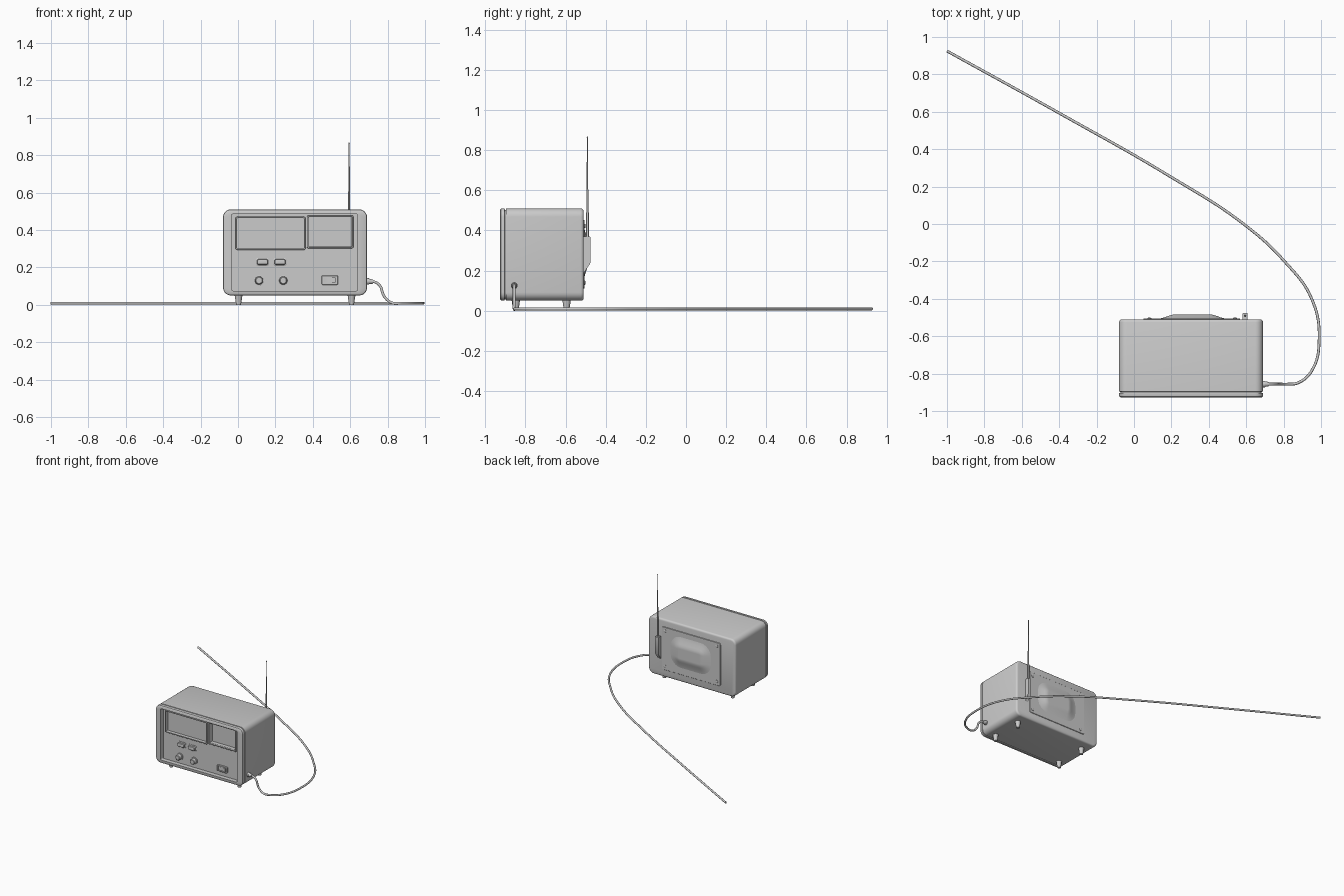
import bpy, bmesh, math
from mathutils import Vector

if "Cube" in bpy.data.objects:
    bpy.data.objects.remove(bpy.data.objects["Cube"])


def finish(ob, angle=35):
    bpy.ops.object.select_all(action='DESELECT')
    bpy.context.view_layer.objects.active = ob
    ob.select_set(True)
    bpy.ops.object.shade_smooth_by_angle(angle=math.radians(angle))
    return ob


def mesh_object(name, bm):
    bmesh.ops.recalc_face_normals(bm, faces=bm.faces)
    me = bpy.data.meshes.new(name)
    bm.to_mesh(me)
    bm.free()
    ob = bpy.data.objects.new(name, me)
    bpy.context.collection.objects.link(ob)
    return finish(ob)


def outline(x0, x1, z0, z1, r, seg):
    pts = []
    for k, (cx, cz) in enumerate([(x1 - r, z1 - r), (x0 + r, z1 - r),
                                  (x0 + r, z0 + r), (x1 - r, z0 + r)]):
        for i in range(seg + 1):
            a = math.pi / 2 * (k + i / seg)
            pts.append((cx + r * math.cos(a), cz + r * math.sin(a)))
    return pts


def loft(name, rings, seg=6):
    """Rounded rectangles in xz, each (x0, x1, z0, z1, r, y), skinned and capped."""
    bm = bmesh.new()
    loops = [[bm.verts.new((x, q[5], z)) for x, z in outline(*q[:5], seg)] for q in rings]
    n = len(loops[0])
    for a, b in zip(loops, loops[1:]):
        for i in range(n):
            bm.faces.new((a[i], a[(i + 1) % n], b[(i + 1) % n], b[i]))
    bm.faces.new(loops[0])
    bm.faces.new(loops[-1])
    return mesh_object(name, bm)


def stack(name, rect, r, profile, seg=6):
    """Loft one rectangle through (inset, y) steps."""
    x0, x1, z0, z1 = rect
    return loft(name, [(x0 + i, x1 - i, z0 + i, z1 - i, max(r - i, .0015), y)
                       for i, y in profile], seg)


def knob(name, x, z, r, profile):
    rings = [(x - q, x + q, z - q, z + q, q * .9999, y) for q, y in
             [(r - i, y) for i, y in profile]]
    return loft(name, rings, 6)


def cone(name, p, q, r1, r2, sides=20):
    p, q = Vector(p), Vector(q)
    d = q - p
    bpy.ops.mesh.primitive_cone_add(vertices=sides, radius1=r1, radius2=r2, depth=d.length,
                                    location=(p + q) / 2,
                                    rotation=d.to_track_quat('Z', 'Y').to_euler())
    bpy.context.object.name = name
    return finish(bpy.context.object)


def cut(target, rect, r, y0, y1):
    c = stack("cutter", rect, r, [(0, y0), (0, y1)], 3)
    c.hide_render = True
    m = target.modifiers.new("cut", 'BOOLEAN')
    m.object, m.operation, m.solver = c, 'DIFFERENCE', 'EXACT'
    bpy.context.view_layer.objects.active = target
    bpy.ops.object.modifier_apply(modifier="cut")
    bpy.data.objects.remove(c)
    finish(target)


# Cabinet with a seam behind the front bezel and a sunken front
BODY, OPENING = (-.08, .69, .05, .51), (-.035, .64, .075, .485)
PANEL = -.893


def inset(rect, r, i, y):
    return (rect[0] + i, rect[1] - i, rect[2] + i, rect[3] - i, r - i, y)


rings = [inset(BODY, .042, i, y) for i, y in
         [(.014, -.51), (.007, -.512), (.002, -.517), (0, -.525), (0, -.896), (.007, -.897),
          (.007, -.903), (0, -.904), (0, -.917), (.002, -.923), (.008, -.927)]]
rings += [OPENING + (.008, -.927), OPENING + (.008, PANEL)]
cabinet = loft("cabinet", rings)

# Sunken dial window and display window, with raised rims
cut(cabinet, (-.005, .353, .302, .463), .004, PANEL - .02, PANEL + .015)
cut(cabinet, (.377, .608, .311, .469), .004, PANEL - .02, PANEL + .03)
for name, rect in (("dial_rim", (-.013, .361, .294, .471)), ("display_rim", (.368, .617, .302, .478))):
    x0, x1, z0, z1 = rect
    rim = stack(name, rect, .008, [(0, PANEL + .001), (0, PANEL - .01), (.002, PANEL - .012)], 3)
    cut(rim, (x0 + .008, x1 - .008, z0 + .008, z1 - .008), .004, PANEL - .05, PANEL + .05)

# Push buttons in collars
for i, x in enumerate((.131, .224)):
    stack(f"button_collar_{i}", (x - .036, x + .036, .208, .25), .012,
          [(0, PANEL + .001), (0, PANEL - .004), (.003, PANEL - .006)])
    stack(f"button_{i}", (x - .03, x + .03, .214, .244), .01,
          [(0, PANEL), (0, PANEL - .017), (.003, PANEL - .021), (.007, PANEL - .022)])

# Rotary knobs
for i, x in enumerate((.113, .242)):
    knob(f"knob_{i}", x, .13, .027, [(0, PANEL + .001), (0, PANEL - .008), (.005, PANEL - .009),
                                     (.007, PANEL - .03), (.011, PANEL - .033)])

# Rocker switch
switch = stack("switch_frame", (.447, .535, .107, .157), .006,
               [(0, PANEL + .001), (0, PANEL - .008), (.002, PANEL - .01)], 3)
cut(switch, (.457, .525, .115, .149), .003, PANEL - .05, PANEL - .002)
bm = bmesh.new()
prof = [(.46, PANEL), (.522, PANEL), (.522, PANEL - .017), (.491, PANEL - .006), (.46, PANEL - .009)]
lo, hi = [[bm.verts.new((x, y, z)) for x, y in prof] for z in (.118, .146)]
bm.faces.new(lo)
bm.faces.new(hi)
for i in range(5):
    j = (i + 1) % 5
    bm.faces.new((lo[i], lo[j], hi[j], hi[i]))
mesh_object("switch_rocker", bm)

# Back cover plate, its bulge and its screws
stack("back_plate", (.05, .568, .11, .452), .012, [(0, -.515), (0, -.508), (.002, -.506)], 3)
stack("back_bulge", (.125, .50, .155, .42), .1,
      [(0, -.508), (.015, -.505), (.035, -.5), (.06, -.491), (.075, -.486),
       (.088, -.484), (.095, -.484)])
for i, x in enumerate((.082, .54)):
    for j, z in enumerate((.14, .422)):
        knob(f"screw_{i}_{j}", x, z, .011, [(0, -.508), (0, -.503), (.004, -.501)])

# Aerial bracket with slanted foot, and telescopic aerial
AX, AY = .594, -.491
bm = bmesh.new()
prof = [(-.515, .18), (-.477, .235), (-.477, .37), (-.515, .37)]
lo, hi = [[bm.verts.new((x, y, z)) for y, z in prof] for x in (AX - .014, AX + .014)]
bm.faces.new(lo)
bm.faces.new(hi)
for i in range(4):
    j = (i + 1) % 4
    bm.faces.new((lo[i], lo[j], hi[j], hi[i]))
bmesh.ops.recalc_face_normals(bm, faces=bm.faces)
bmesh.ops.bevel(bm, geom=bm.edges[:], offset=.002, segments=2, affect='EDGES')
mesh_object("aerial_bracket", bm)
for i, (z0, z1, r) in enumerate(((.36, .49, .0065), (.485, .605, .005),
                                 (.6, .74, .0038), (.735, .862, .0028))):
    cone(f"aerial_section_{i}", (AX, AY, z0), (AX, AY, z1), r, r, 14)
cone("aerial_tip", (AX, AY, .86), (AX, AY, .867), .004, .003, 14)

# Feet
for i, x in enumerate((.003, .607)):
    for j, y in enumerate((-.848, -.595)):
        cone(f"foot_{i}_{j}", (x, y, 0), (x, y, .052), .013, .021)

# Cord grommet and mains cord lying on the floor
cone("cord_collar", (.685, -.856, .125), (.7, -.856, .125), .017, .017)
cone("cord_grommet", (.698, -.856, .125), (.722, -.856, .124), .015, .011)
path = [(.69, -.856, .125), (.725, -.856, .124), (.757, -.856, .104), (.782, -.856, .045),
        (.825, -.856, .01), (.875, -.85, .009), (.95, -.785, .009), (.99, -.615, .009),
        (.95, -.4, .009), (.805, -.2, .009), (.59, -.003, .009), (.2, .25, .009),
        (-.4, .593, .009), (-1, .925, .009)]
cu = bpy.data.curves.new("mains_cord", 'CURVE')
cu.dimensions, cu.bevel_depth, cu.bevel_resolution, cu.use_fill_caps = '3D', .0075, 3, True
cu.resolution_u = 10
sp = cu.splines.new('BEZIER')
sp.bezier_points.add(len(path) - 1)
for b, p in zip(sp.bezier_points, path):
    b.co = p
    b.handle_left_type = b.handle_right_type = 'AUTO'
cord = bpy.data.objects.new("mains_cord", cu)
bpy.context.collection.objects.link(cord)
bpy.ops.object.select_all(action='DESELECT')
bpy.context.view_layer.objects.active = cord
cord.select_set(True)
bpy.ops.object.convert(target='MESH')
finish(bpy.context.object, 50)
